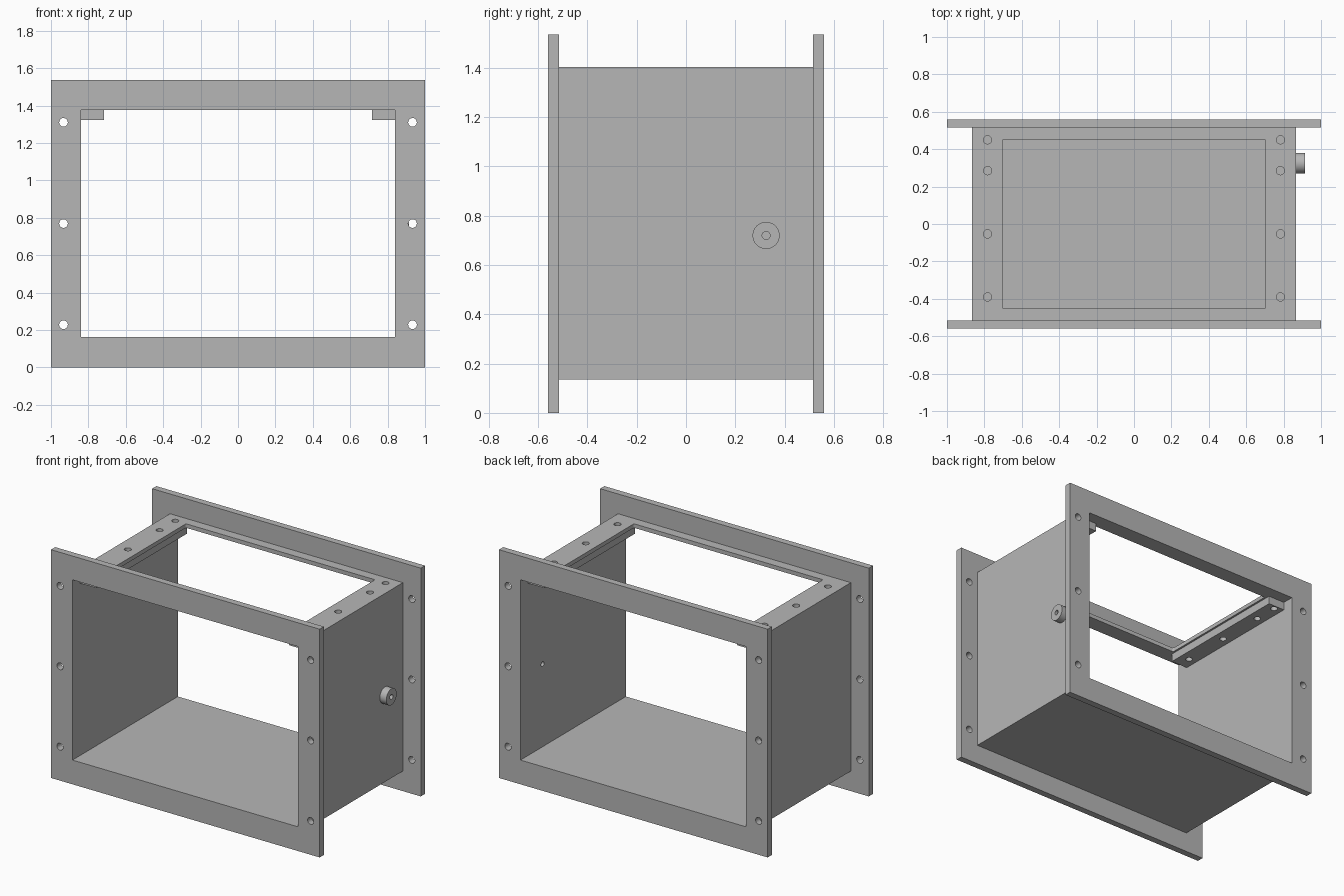
import bpy
import math

if "Cube" in bpy.data.objects:
    bpy.data.objects.remove(bpy.data.objects["Cube"], do_unlink=True)

# One plain grey metal
GREY = (0.47, 0.47, 0.47, 1.0)
metal = bpy.data.materials.new("grey_metal")
metal.use_nodes = True
metal.diffuse_color = GREY
metal.node_tree.nodes["Principled BSDF"].inputs["Base Color"].default_value = GREY


def apply_modifier(obj, mod):
    bpy.ops.object.select_all(action="DESELECT")
    obj.select_set(True)
    bpy.context.view_layer.objects.active = obj
    bpy.ops.object.modifier_apply(modifier=mod.name)


def box(name, low, high):
    """Box between two opposite corners."""
    bpy.ops.mesh.primitive_cube_add(size=1)
    obj = bpy.context.object
    obj.name = name
    obj.location = [(a + b) / 2 for a, b in zip(low, high)]
    obj.scale = [b - a for a, b in zip(low, high)]
    bpy.ops.object.transform_apply(location=True, scale=True)
    obj.data.materials.append(metal)
    return obj


def rod(name, center, radius, length, axis):
    """Cylinder along the x, y or z axis."""
    turn = {"x": (0, math.pi / 2, 0), "y": (math.pi / 2, 0, 0), "z": (0, 0, 0)}[axis]
    bpy.ops.mesh.primitive_cylinder_add(vertices=32, radius=radius, depth=length,
                                        location=center, rotation=turn)
    obj = bpy.context.object
    obj.name = name
    bpy.ops.object.transform_apply(location=True, rotation=True)
    obj.data.materials.append(metal)
    return obj


def cut(obj, cutters):
    """Subtract each cutter and discard it."""
    for cutter in cutters:
        cutter.hide_render = True
        mod = obj.modifiers.new("cut", "BOOLEAN")
        mod.operation = "DIFFERENCE"
        mod.solver = "EXACT"
        mod.object = cutter
        apply_modifier(obj, mod)
        bpy.data.objects.remove(cutter, do_unlink=True)


# Main dimensions
IN_X, OUT_X = 0.84, 0.867
IN_LOW, IN_HIGH = 0.163, 1.376
OUT_LOW, OUT_HIGH = 0.135, 1.403
BODY_Y, FLANGE_Y, HEIGHT = 0.515, 0.56, 1.536
SCREW_X = 0.783
SCREW_Y = (0.45, 0.285, -0.053, -0.39)
BOSS_Y, BOSS_Z = 0.325, 0.72
SIDES = (("left", 1), ("right", -1))


def inner_space():
    return box("inner_cutter", (-IN_X, -1, IN_LOW), (IN_X, 1, IN_HIGH))


def screw_holes(s):
    return [rod("screw_cutter", (s * SCREW_X, y, IN_HIGH), 0.022, 0.4, "z") for y in SCREW_Y]


def boss_hole():
    return rod("boss_cutter", (OUT_X, BOSS_Y, BOSS_Z), 0.016, 0.3, "x")


# Flanges at front and back with three bolt holes on each side
for name, s in (("front_flange", -1), ("back_flange", 1)):
    y0, y1 = sorted((s * BODY_Y, s * FLANGE_Y))
    flange = box(name, (-1, y0, 0), (1, y1, HEIGHT))
    cut(flange, [inner_space()])
    cut(flange, [rod("bolt_cutter", (x, s * BODY_Y, z), 0.023, 0.3, "y")
                 for x in (-0.933, 0.933) for z in (0.228, 0.769, 1.31)])

# Open-ended duct body with a top opening, rounded slightly at its corners
body = box("duct_body", (-OUT_X, -BODY_Y, OUT_LOW), (OUT_X, BODY_Y, OUT_HIGH))
cut(body, [inner_space()])
opening = box("opening_cutter", (-0.704, -0.452, 1.2), (0.704, 0.452, 1.6))
rounding = opening.modifiers.new("rounding", "BEVEL")
rounding.width = 0.01
rounding.segments = 3
apply_modifier(opening, rounding)
cut(body, [opening, boss_hole()])
for side, s in SIDES:
    cut(body, screw_holes(s))

# Screw strips under the top edge
for side, s in SIDES:
    x0, x1 = sorted((s * 0.717, s * IN_X))
    strip = box(side + "_screw_strip", (x0, -0.48, 1.322), (x1, 0.48, IN_HIGH))
    cut(strip, screw_holes(s))

# Round boss on the left wall, bored through
boss = rod("side_boss", (OUT_X + 0.024, BOSS_Y, BOSS_Z), 0.055, 0.048, "x")
cut(boss, [boss_hole()])

# Smooth round walls, keep sharp edges
bpy.ops.object.select_all(action="DESELECT")
for obj in bpy.context.scene.objects:
    if obj.type == "MESH" and metal.name in obj.data.materials:
        obj.select_set(True)
        bpy.context.view_layer.objects.active = obj
bpy.ops.object.shade_smooth_by_angle(angle=math.radians(30))
